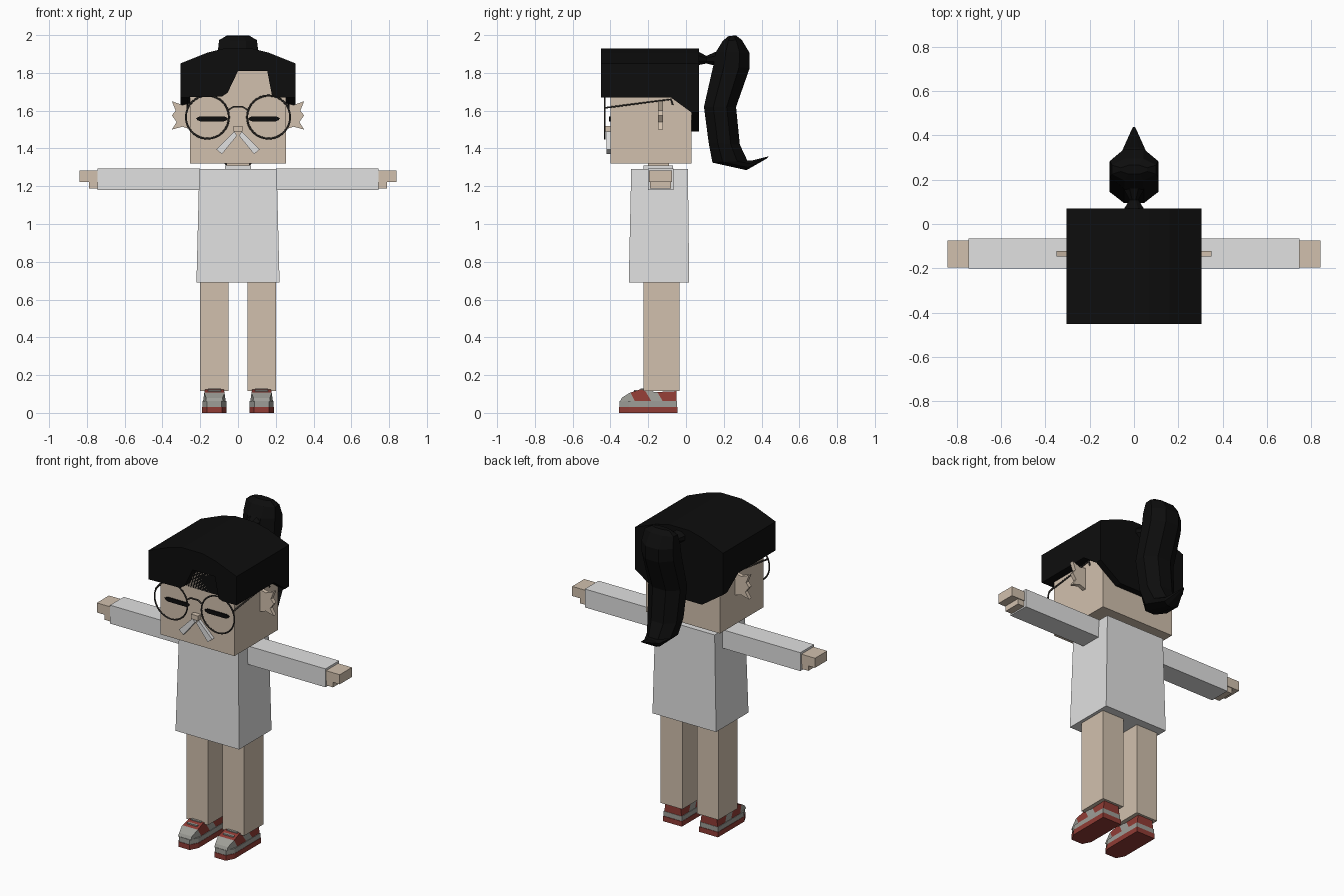
import bpy, bmesh, math
from mathutils import Vector

cube = bpy.data.objects.get("Cube")
if cube:
    bpy.data.objects.remove(cube, do_unlink=True)


def material(name, r, g, b):
    m = bpy.data.materials.new(name)
    m.use_nodes = True
    m.diffuse_color = (r, g, b, 1)
    m.node_tree.nodes["Principled BSDF"].inputs["Base Color"].default_value = (r, g, b, 1)
    return m


SKIN = material("skin", .64, .53, .42)
CLOTH = material("white cloth", .75, .75, .75)
HAIR = material("black hair", .004, .004, .004)
RED = material("shoe red", .28, .045, .035)
GREY = material("shoe grey", .34, .34, .31)
FRAME = material("glasses frame", .045, .04, .035)


def finish(name, bm, *mats):
    bmesh.ops.recalc_face_normals(bm, faces=bm.faces)
    mesh = bpy.data.meshes.new(name)
    bm.to_mesh(mesh)
    bm.free()
    for m in mats:
        mesh.materials.append(m)
    ob = bpy.data.objects.new(name, mesh)
    bpy.context.collection.objects.link(ob)
    return ob


def skin_rings(bm, rings):
    """Bridge equal vertex rings and close both ends."""
    loops = [[bm.verts.new(p) for p in ring] for ring in rings]
    n = len(loops[0])
    for a, b in zip(loops, loops[1:]):
        for i in range(n):
            j = (i + 1) % n
            bm.faces.new((a[i], a[j], b[j], b[i]))
    bm.faces.new(loops[0])
    bm.faces.new(loops[-1])


def prism_bm(axis, pts, lo, hi):
    """Extrude a 2D outline along an axis."""
    place = {"x": lambda p, t: (t, p[0], p[1]),
             "y": lambda p, t: (p[0], t, p[1]),
             "z": lambda p, t: (p[0], p[1], t)}[axis]
    bm = bmesh.new()
    skin_rings(bm, [[place(p, t) for p in pts] for t in (lo, hi)])
    return bm


def prism(name, axis, pts, lo, hi, *mats):
    return finish(name, prism_bm(axis, pts, lo, hi), *mats)


def box(name, x, y, z, mat):
    pts = [(x[0], y[0]), (x[1], y[0]), (x[1], y[1]), (x[0], y[1])]
    return prism(name, "z", pts, z[0], z[1], mat)


def tube(name, pts, radius, mat):
    cu = bpy.data.curves.new(name, "CURVE")
    cu.dimensions = "3D"
    cu.bevel_depth = radius
    cu.bevel_resolution = 1
    sp = cu.splines.new("POLY")
    sp.points.add(len(pts) - 1)
    for p, co in zip(sp.points, pts):
        p.co = (*co, 1)
    cu.materials.append(mat)
    ob = bpy.data.objects.new(name, cu)
    bpy.context.collection.objects.link(ob)
    return ob


def octagon_loft(name, stations, mat):
    """Octagonal tube; each station is (front yz, back yz, half width)."""
    rings = []
    k = 1 / math.cos(math.pi / 8)
    for front, back, w in stations:
        f, b = Vector((0, *front)), Vector((0, *back))
        mid, half = (f + b) / 2, (b - f) / 2
        angles = [math.pi / 8 + i * math.pi / 4 for i in range(8)]
        rings.append([mid + half * k * math.cos(a) + Vector((w * k * math.sin(a), 0, 0))
                      for a in angles])
    bm = bmesh.new()
    skin_rings(bm, rings)
    return finish(name, bm, mat)


# Head and neck
box("head", (-.255, .255), (-.40, .03), (1.32, 1.83), SKIN)
box("neck", (-.06, .06), (-.20, -.09), (1.28, 1.33), SKIN)
box("collar", (-.07, .07), (-.225, -.07), (1.28, 1.31), CLOTH)

# Tunic widening toward the hem
bm = bmesh.new()
skin_rings(bm, [[(-w, f, z), (w, f, z), (w, b, z), (-w, b, z)]
                for w, f, b, z in ((.22, -.303, .017, .69), (.205, -.29, .01, 1.29))])
finish("tunic", bm, CLOTH)

# Hair cap, fringe with a notch, and back
arch = [(.305, 1.85), (.16, 1.908), (.07, 1.93), (-.07, 1.93), (-.16, 1.908), (-.305, 1.85)]
prism("hair_cap", "y", [(-.305, 1.67), (.305, 1.67)] + arch, -.40, .07, HAIR)
prism("hair_fringe", "y",
      [(-.305, 1.67), (-.085, 1.675), (-.055, 1.695), (0, 1.81),
       (.155, 1.81), (.18, 1.68), (.21, 1.67), (.305, 1.67)] + arch, -.45, -.40, HAIR)
prism("hair_back", "y",
      [(-.305, 1.59), (-.16, 1.49), (.16, 1.49), (.305, 1.59), (.305, 1.69), (-.305, 1.69)],
      .03, .07, HAIR)

# Ponytail and its tie
octagon_loft("ponytail", [
    ((.225, 1.995), (.265, 1.998), .06), ((.195, 1.97), (.295, 1.975), .10),
    ((.158, 1.91), (.337, 1.905), .108), ((.145, 1.84), (.337, 1.825), .11),
    ((.095, 1.62), (.265, 1.62), .11), ((.12, 1.43), (.285, 1.42), .10),
    ((.14, 1.325), (.325, 1.335), .08), ((.32, 1.285), (.345, 1.335), .05),
    ((.43, 1.348), (.438, 1.358), .006)], HAIR)
octagon_loft("ponytail_tie", [
    ((.06, 1.84), (.06, 1.915), .05), ((.108, 1.85), (.108, 1.89), .02),
    ((.165, 1.835), (.165, 1.915), .05)], HAIR)

# Nose and glasses bridge
box("nose", (-.025, .025), (-.43, -.39), (1.49, 1.52), SKIN)
tube("glasses_bridge", [(-.05, -.43, 1.605), (-.025, -.43, 1.62),
                        (.025, -.43, 1.62), (.05, -.43, 1.605)], .005, FRAME)


def shoe(side, s):
    cx = s * .125

    def outline(w, toe, heel):
        return [(cx - w, heel), (cx + w, heel), (cx + w, toe + .05),
                (cx + w * .6, toe), (cx - w * .6, toe), (cx - w, toe + .05)]
    prism(side + "_shoe_sole", "z", outline(.065, -.355, -.045), 0, .032, RED)
    prism(side + "_shoe_midsole", "z", outline(.063, -.352, -.048), .032, .062, GREY)
    # Upper, cut into bands from toe to heel
    bm = prism_bm("x", [(-.35, .06), (-.34, .08), (-.30, .105), (-.24, .125), (-.19, .125),
                        (-.17, .11), (-.05, .115), (-.05, .06)], cx - .06, cx + .06)
    for y, slant in ((-.285, .5), (-.20, .6), (-.14, .6)):
        bmesh.ops.bisect_plane(bm, geom=bm.verts[:] + bm.edges[:] + bm.faces[:],
                               plane_co=(0, y, .09), plane_no=(0, 1, slant))
    for f in bm.faces:
        c = f.calc_center_median()
        y = c.y + (c.z - .09) * .6
        f.material_index = 1 if y < -.285 or -.20 < y < -.14 else 0
    for v in bm.verts:
        taper = 1 - max(0, v.co.z - .07) * 3
        if v.co.y < -.32:
            taper *= .75
        v.co.x = cx + (v.co.x - cx) * taper
    finish(side + "_shoe_upper", bm, RED, GREY)
    # Laces across the instep
    for i in range(2):
        y = -.275 + i * .035
        box(f"{side}_shoe_lace_{i + 1}", (cx - .035, cx + .035), (y, y + .014),
            (.10, .121 + i * .009), GREY)


# Everything that comes in pairs
for side, s in (("left", 1), ("right", -1)):
    # Arm and hand
    box(side + "_sleeve", (s * .20, s * .745), (-.20, -.065), (1.18, 1.295), CLOTH)
    box(side + "_hand", (s * .74, s * .84), (-.195, -.075), (1.222, 1.282), SKIN)
    box(side + "_thumb", (s * .74, s * .79), (-.19, -.08), (1.188, 1.222), SKIN)

    # Leg and shoe
    box(side + "_leg", (s * .05, s * .20), (-.225, -.035), (.115, .70), SKIN)
    shoe(side, s)

    # Side hair sloping to the back
    prism(side + "_side_hair", "x", [(-.08, 1.67), (.03, 1.59), (.03, 1.68), (-.08, 1.68)],
          s * .25, s * .305, HAIR)

    # Jagged ear
    ear = [(.25, 1.64), (.295, 1.63), (.35, 1.65), (.33, 1.60), (.35, 1.575),
           (.325, 1.54), (.35, 1.50), (.295, 1.515), (.25, 1.50)]
    prism(side + "_ear", "y", [(s * x, z) for x, z in ear], -.147, -.122, SKIN)

    # Closed eye with a small lash step at each end
    eye = [(.06, 1.55), (.075, 1.543), (.20, 1.543), (.215, 1.55), (.222, 1.56),
           (.205, 1.568), (.07, 1.568), (.053, 1.56)]
    prism(side + "_eye", "y", [(s * x, z) for x, z in eye], -.408, -.399, HAIR)

    # Drooping moustache half
    half = [(.005, 1.468), (.02, 1.49), (.115, 1.395), (.085, 1.37)]
    prism(side + "_moustache", "y", [(s * x, z) for x, z in half], -.42, -.395, CLOTH)

    # Round lens rim and temple arm
    bpy.ops.mesh.primitive_torus_add(major_segments=32, minor_segments=6, major_radius=.114,
                                     minor_radius=.005, location=(s * .162, -.43, 1.566),
                                     rotation=(math.pi / 2, 0, 0))
    rim = bpy.context.object
    rim.name = side + "_lens_rim"
    rim.data.materials.append(FRAME)
    bpy.ops.object.shade_smooth_by_angle()
    tube(side + "_glasses_arm", [(s * .268, -.43, 1.615), (s * .268, -.08, 1.66),
                                 (s * .268, -.07, 1.63)], .005, FRAME)
